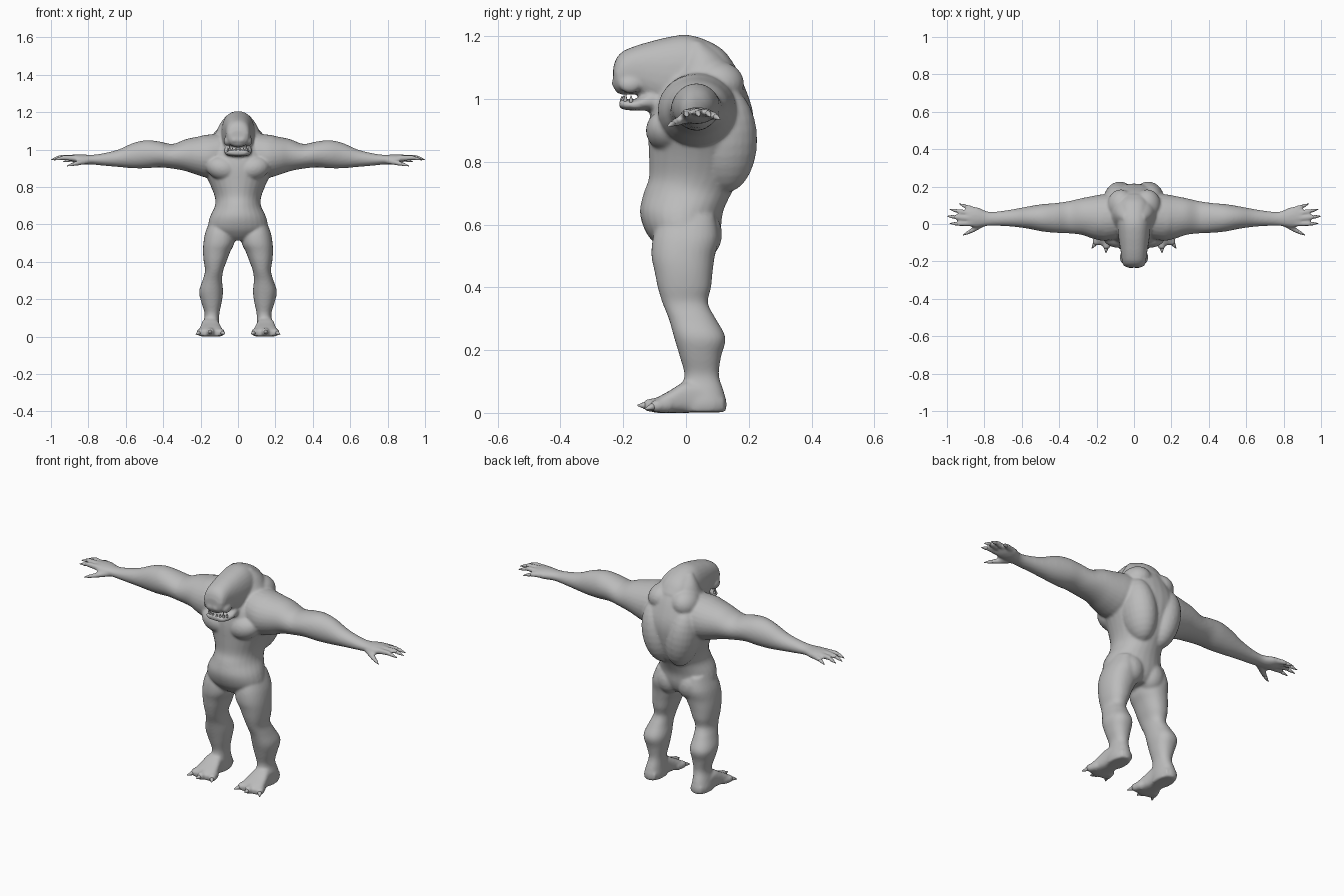
import bpy, bmesh, math
from mathutils import Vector, Matrix

skin = bpy.data.materials.new("grey skin")
skin.diffuse_color = (0.5, 0.5, 0.5, 1)


def cat(p0, p1, p2, p3, t):
    return [0.5 * (2*b + (c - a)*t + (2*a - 5*b + 4*c - d)*t*t + (3*b - a - 3*c + d)*t**3)
            for a, b, c, d in zip(p0, p1, p2, p3)]


def smooth_list(pts, n=4):
    out = []
    for i in range(len(pts) - 1):
        quad = [pts[max(0, min(len(pts) - 1, i + k))] for k in (-1, 0, 1, 2)]
        out += [cat(*quad, j / n) for j in range(n)]
    return out + [list(pts[-1])]


def skin_rings(bm, rings):
    loops = [[bm.verts.new(p) for p in r] for r in rings]
    faces = [bm.faces.new(loops[0]), bm.faces.new(loops[-1])]
    n = len(loops[0])
    for a, b in zip(loops, loops[1:]):
        for i in range(n):
            faces.append(bm.faces.new((a[i], a[(i+1) % n], b[(i+1) % n], b[i])))
    bmesh.ops.recalc_face_normals(bm, faces=faces)


def loft(bm, axis, sections, sides=(1,), power=1.0, n=28):
    """Sections: position on axis, then min/max on the two other axes."""
    order = {'x': (0, 1, 2), 'y': (1, 0, 2), 'z': (2, 0, 1)}[axis]
    for s in sides:
        rings = []
        for t, a0, a1, b0, b1 in smooth_list(sections):
            ring = []
            for i in range(n):
                ang = 2 * math.pi * i / n
                c, d = math.cos(ang), math.sin(ang)
                c = math.copysign(abs(c)**power, c)
                d = math.copysign(abs(d)**power, d)
                p = [0, 0, 0]
                p[order[0]] = t
                p[order[1]] = (a0 + a1)/2 + c*(a1 - a0)/2
                p[order[2]] = (b0 + b1)/2 + d*(b1 - b0)/2
                p[0] *= s
                ring.append(p)
            rings.append(ring)
        skin_rings(bm, rings)


def tube(bm, path, radii, sides=(1, -1), n=10):
    """Tapered round tube along a path."""
    for s in sides:
        pts = [Vector((x*s, y, z)) for x, y, z in path]
        rings = []
        for i, p in enumerate(pts):
            d = pts[min(i+1, len(pts)-1)] - pts[max(i-1, 0)]
            q = d.to_track_quat('Z', 'Y')
            rings.append([p + q @ Vector((radii[i]*math.cos(2*math.pi*k/n),
                                          radii[i]*math.sin(2*math.pi*k/n), 0)) for k in range(n)])
        skin_rings(bm, rings)


def blob(bm, c, r, tilt=0, sides=(1, -1)):
    """Ellipsoid muscle, tilted about y."""
    for s in sides:
        m = (Matrix.Translation((c[0]*s, c[1], c[2])) @ Matrix.Rotation(math.radians(tilt*s), 4, 'Y')
             @ Matrix.Diagonal((*r, 1)))
        bmesh.ops.create_uvsphere(bm, u_segments=24, v_segments=14, radius=1, matrix=m)


def finish(bm, name, voxel=None):
    me = bpy.data.meshes.new(name)
    bm.to_mesh(me)
    bm.free()
    ob = bpy.data.objects.new(name, me)
    bpy.context.collection.objects.link(ob)
    me.materials.append(skin)
    me.shade_smooth()
    if voxel:
        r = ob.modifiers.new("fuse", 'REMESH')
        r.mode, r.voxel_size, r.use_smooth_shade = 'VOXEL', voxel, True
        sm = ob.modifiers.new("soften", 'SMOOTH')
        sm.factor, sm.iterations = 0.5, 5
    return ob


body, claws = bmesh.new(), bmesh.new()
both = (1, -1)

# torso with belly and hunched back
loft(body, 'z', [(z, -h, h, f, b) for z, h, f, b in [
    (.515, .08, -.07, .07), (.54, .13, -.10, .095), (.58, .16, -.13, .11), (.64, .15, -.147, .118),
    (.70, .123, -.135, .145), (.75, .125, -.118, .175), (.82, .152, -.118, .20),
    (.90, .19, -.12, .215), (.96, .198, -.112, .213), (1.02, .17, -.09, .195),
    (1.08, .125, -.05, .168), (1.14, .095, -.02, .125), (1.185, .06, .0, .06)]])
# chest, back, shoulder, neck and buttock muscles
blob(body, (.082, -.06, .90), (.09, .068, .065), -15)
blob(body, (.075, .125, .87), (.085, .102, .17), 10)
blob(body, (.07, .10, 1.05), (.075, .085, .07), 30)
blob(body, (.17, .03, 1.0), (.09, .10, .078), 15)
blob(body, (.065, .05, .57), (.07, .065, .08))

# head, drooping forward from the hump
loft(body, 'y', [(y, -h, h, a, b) for y, h, a, b in [
    (-.232, .035, 1.045, 1.10), (-.222, .055, 1.022, 1.13), (-.20, .064, 1.014, 1.153),
    (-.16, .069, 1.014, 1.17), (-.12, .076, .99, 1.182), (-.06, .085, .96, 1.197),
    (0, .09, .95, 1.205), (.06, .09, .95, 1.19), (.12, .08, .97, 1.155), (.16, .05, 1.0, 1.1)]],
    power=.85)
# lower jaw
loft(body, 'y', [(y, -h, h, a, b) for y, h, a, b in [
    (-.213, .04, .975, .995), (-.20, .058, .967, 1.0), (-.16, .068, .963, 1.0),
    (-.12, .074, .963, 1.025), (-.07, .07, .95, 1.04)]], power=.8)
# brows, cheeks and snout
blob(body, (.036, -.214, 1.088), (.026, .017, .011), 15)
blob(body, (.056, -.178, 1.045), (.02, .035, .026))
blob(body, (.018, -.226, 1.05), (.018, .012, .013))

# arms
loft(body, 'x', [
    (.10, -.08, .16, .87, 1.085), (.16, -.09, .16, .85, 1.08), (.22, -.078, .15, .865, 1.068),
    (.28, -.058, .138, .885, 1.055), (.35, -.05, .122, .898, 1.03), (.42, -.047, .112, .905, 1.043),
    (.49, -.04, .106, .90, 1.05), (.56, -.026, .095, .90, 1.035), (.64, -.015, .08, .907, 1.0),
    (.72, -.01, .068, .914, .98), (.78, -.01, .066, .92, .972), (.84, -.018, .09, .922, .974),
    (.88, -.013, .086, .932, .972), (.90, 0, .07, .945, .965)], both)

# fingers and thumb with claws
for base, mid, tip in [
        ((.84, .07, .948), (.89, .09, .947), (.935, .108, .935)),
        ((.86, .052, .953), (.935, .068, .958), (.985, .078, .944)),
        ((.86, .028, .957), (.95, .037, .96), (1.0, .042, .945)),
        ((.86, .004, .953), (.935, .001, .957), (.985, .003, .944)),
        ((.80, .005, .94), (.868, -.036, .925), (.915, -.06, .912))]:
    tube(body, [base, mid, Vector(mid).lerp(Vector(tip), .4)], [.017, .013, .009])
    tube(claws, [mid, Vector(mid).lerp(Vector(tip), .4), tip], [.008, .009, .0015])

# legs
loft(body, 'z', [
    (.63, .05, .145, -.08, .09), (.56, .02, .174, -.105, .105), (.50, .02, .185, -.11, .092),
    (.45, .043, .187, -.10, .085), (.40, .062, .183, -.09, .08), (.35, .08, .176, -.075, .07),
    (.30, .085, .19, -.055, .095), (.24, .08, .208, -.038, .126), (.18, .088, .195, -.02, .112),
    (.12, .10, .178, -.005, .105), (.07, .10, .188, -.02, .12), (.03, .098, .195, -.02, .13),
    (.002, .10, .19, -.02, .125)], both, power=.9)
# feet
loft(body, 'y', [
    (.12, .11, .18, .002, .05), (.06, .10, .19, .001, .09), (0, .10, .195, 0, .10),
    (-.05, .088, .205, 0, .072), (-.09, .08, .212, 0, .05), (-.112, .088, .203, .004, .035)],
    both, power=.7)
# toes with claws
for base, mid, tip in [
        ((.105, -.06, .024), (.088, -.105, .022), (.07, -.135, .015)),
        ((.145, -.08, .026), (.148, -.125, .024), (.15, -.155, .024)),
        ((.185, -.06, .024), (.205, -.10, .022), (.225, -.13, .012))]:
    tube(body, [base, mid, Vector(mid).lerp(Vector(tip), .3)], [.026, .02, .012])
    tube(claws, [mid, Vector(mid).lerp(Vector(tip), .3), tip], [.01, .011, .002])

finish(body, "body", voxel=.007)
finish(claws, "claws")

# teeth rising from the lower jaw
teeth = bmesh.new()
for x, y, h in [(.012, -.205, .012), (.03, -.2, .014), (.045, -.193, .028), (.054, -.175, .014)]:
    tube(teeth, [(x, y, .985), (x, y, .997), (x, y, .997 + h)], [.006, .006, .001], n=8)
finish(teeth, "teeth")

# small eyes under the brows
eyes = bmesh.new()
blob(eyes, (.038, -.216, 1.074), (.009, .008, .007))
finish(eyes, "eyes")
